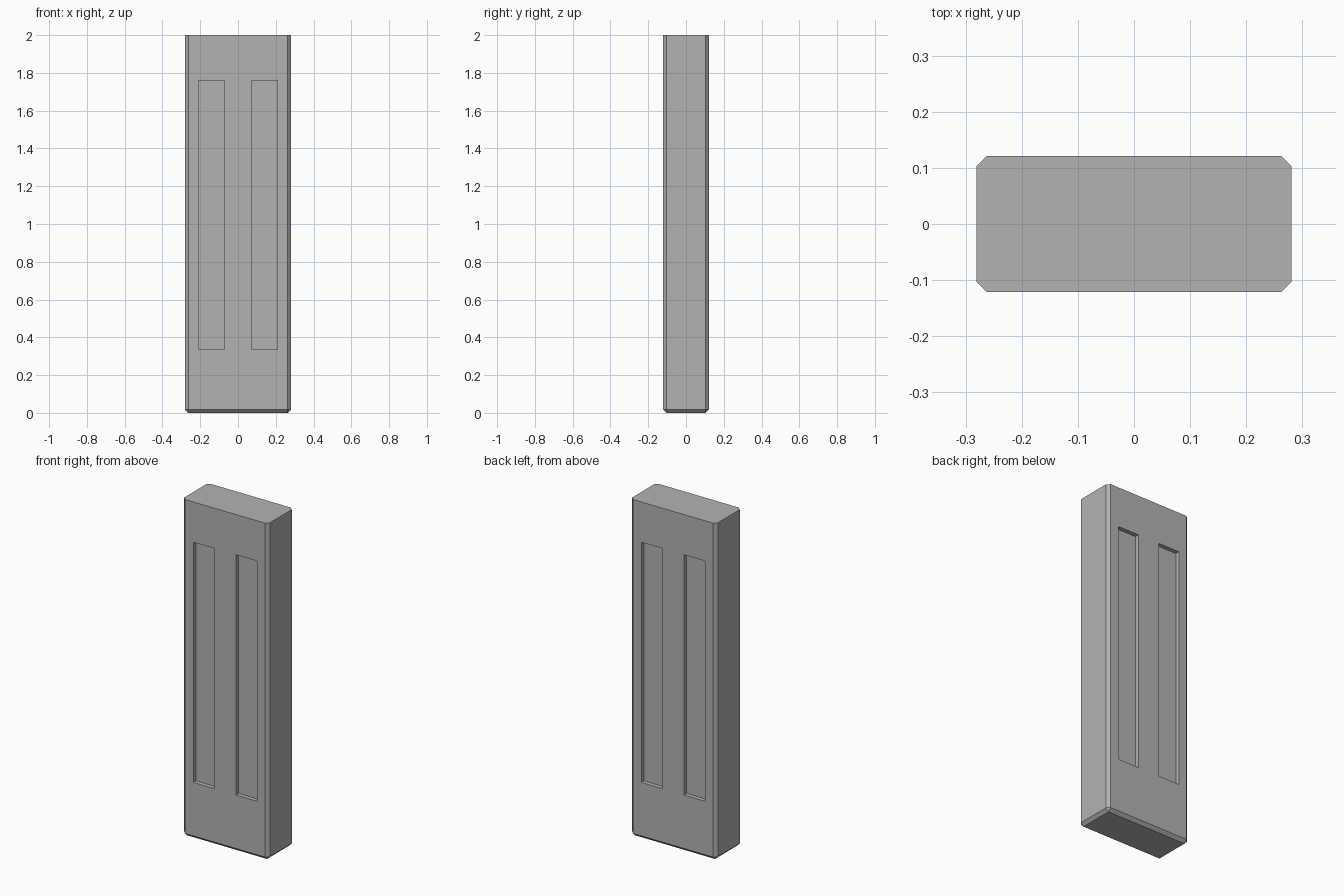
import bpy, bmesh

cube = bpy.data.objects.get("Cube")
if cube:
    bpy.data.objects.remove(cube, do_unlink=True)

WIDTH, DEPTH, HEIGHT = 0.562, 0.242, 2.0
CHAMFER, GROOVE_DEPTH = 0.018, 0.025

grey = bpy.data.materials.new("plain_grey")
grey.use_nodes = True
colour = (0.45, 0.45, 0.45, 1)
grey.diffuse_color = colour
grey.node_tree.nodes["Principled BSDF"].inputs["Base Color"].default_value = colour


def box(name, size, centre):
    bpy.ops.mesh.primitive_cube_add(size=1, location=centre)
    obj = bpy.context.object
    obj.name = name
    obj.scale = size
    bpy.ops.object.transform_apply(location=True, rotation=False, scale=True)
    obj.data.materials.append(grey)
    return obj


# Slab with chamfered uprights and base; the top rim stays sharp
slab = box("pillar", (WIDTH, DEPTH, HEIGHT), (0, 0, HEIGHT / 2))
bm = bmesh.new()
bm.from_mesh(slab.data)
edges = [e for e in bm.edges if min(v.co.z for v in e.verts) < 0.01]
bmesh.ops.bevel(bm, geom=edges, offset=CHAMFER, segments=1, affect='EDGES')
bm.to_mesh(slab.data)
bm.free()

# Two upright grooves cut into both the front and the back
for front in (-1, 1):
    for side in (-1, 1):
        cutter = box("groove_cutter", (0.138, 2 * GROOVE_DEPTH, 1.426),
                     (side * 0.14, front * DEPTH / 2, 1.048))
        cutter.hide_render = True
        bpy.context.view_layer.objects.active = slab
        cut = slab.modifiers.new("groove", 'BOOLEAN')
        cut.operation = 'DIFFERENCE'
        cut.solver = 'EXACT'
        cut.object = cutter
        bpy.ops.object.modifier_apply(modifier=cut.name)
        bpy.data.objects.remove(cutter, do_unlink=True)
